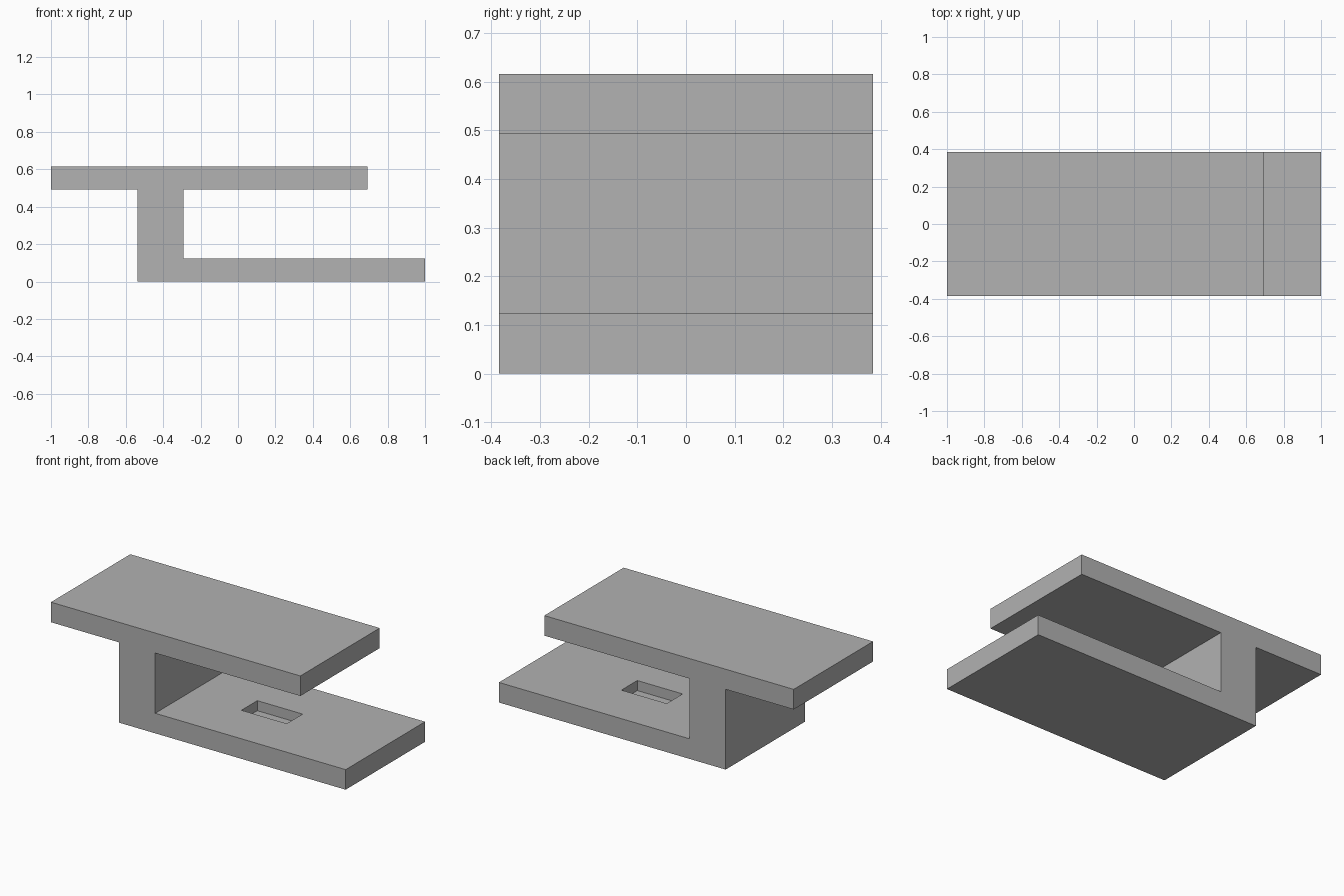
import bpy, bmesh

if "Cube" in bpy.data.objects:
    bpy.data.objects.remove(bpy.data.objects["Cube"])

U = 2 / 13          # base module
HALF = 2.5 * U      # half depth in y

grey = bpy.data.materials.new("plain grey")
grey.diffuse_color = (0.445, 0.445, 0.445, 1)
grey.use_nodes = True
grey.node_tree.nodes["Principled BSDF"].inputs["Base Color"].default_value = grey.diffuse_color


def finish(bm, name):
    bmesh.ops.recalc_face_normals(bm, faces=bm.faces[:])
    mesh = bpy.data.meshes.new(name)
    bm.to_mesh(mesh)
    bm.free()
    obj = bpy.data.objects.new(name, mesh)
    obj.data.materials.append(grey)
    bpy.context.collection.objects.link(obj)
    return obj


def extrude_profile(name, points, y0, y1):
    bm = bmesh.new()
    face = bm.faces.new([bm.verts.new((x * U, y0, z * U)) for x, z in points])
    new = bmesh.ops.extrude_face_region(bm, geom=[face])["geom"]
    verts = [g for g in new if isinstance(g, bmesh.types.BMVert)]
    bmesh.ops.translate(bm, verts=verts, vec=(0, y1 - y0, 0))
    return finish(bm, name)


# Bracket: foot plate, upright web and overhanging top plate in one profile
bracket = extrude_profile("bracket", [
    (-3.5, 0), (6.5, 0), (6.5, 0.8), (-1.9, 0.8), (-1.9, 3.2), (4.5, 3.2),
    (4.5, 4), (-6.5, 4), (-6.5, 3.2), (-3.5, 3.2)], -HALF, HALF)

# Blind rectangular pocket in the foot plate
cutter = extrude_profile("pocket_cutter", [
    (0.5, 0.4), (2.5, 0.4), (2.5, 1.2), (0.5, 1.2)], -U / 2, U / 2)
cutter.hide_render = True
cutter.hide_viewport = True

cut = bracket.modifiers.new("pocket", 'BOOLEAN')
cut.operation = 'DIFFERENCE'
cut.solver = 'EXACT'
cut.object = cutter
